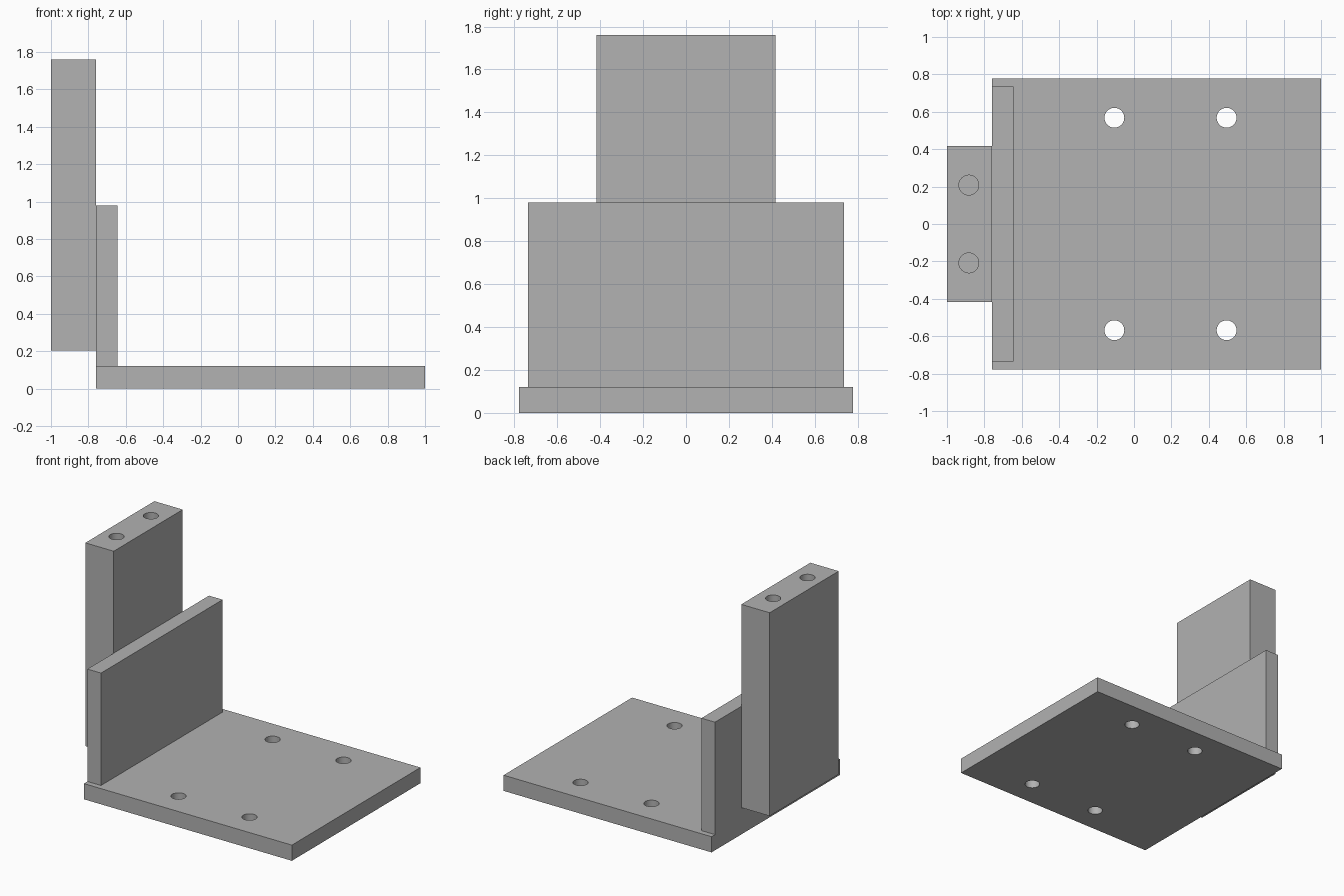
import bpy

cube = bpy.data.objects.get("Cube")
if cube:
    bpy.data.objects.remove(cube, do_unlink=True)

grey = bpy.data.materials.new("plain grey")
grey.use_nodes = True
grey.diffuse_color = (0.445, 0.445, 0.445, 1)
grey.node_tree.nodes["Principled BSDF"].inputs["Base Color"].default_value = grey.diffuse_color


def plate(name, low, high):
    """Box between two opposite corners."""
    bpy.ops.mesh.primitive_cube_add(size=1)
    ob = bpy.context.object
    ob.name = name
    for v in ob.data.vertices:
        v.co = [(a + b) / 2 + c * (b - a) for a, b, c in zip(low, high, v.co)]
    ob.data.materials.append(grey)
    return ob


def drill(ob, points, bottom, top, radius=0.053):
    """Cut vertical round holes, then remove the cutters."""
    for x, y in points:
        bpy.ops.mesh.primitive_cylinder_add(
            vertices=48, radius=radius, depth=top - bottom,
            location=(x, y, (top + bottom) / 2))
        cutter = bpy.context.object
        cutter.hide_render = True
        cutter.data.materials.append(grey)
        mod = ob.modifiers.new("hole", 'BOOLEAN')
        mod.operation = 'DIFFERENCE'
        mod.solver = 'EXACT'
        mod.object = cutter
        bpy.ops.object.select_all(action='DESELECT')
        ob.select_set(True)
        bpy.context.view_layer.objects.active = ob
        bpy.ops.object.modifier_apply(modifier=mod.name)
        bpy.data.objects.remove(cutter, do_unlink=True)
    bpy.ops.object.shade_smooth_by_angle()


# Base with four through holes
base = plate("base_plate", (-0.76, -0.777, 0), (1, 0.777, 0.12))
drill(base, [(x, y) for x in (-0.105, 0.495) for y in (-0.568, 0.568)], -0.1, 0.3)

# Upright wall along the right edge of the base
plate("upright_wall", (-0.76, -0.735, 0.12), (-0.645, 0.735, 0.98))

# Tall post on the outside of the wall, with two blind holes in its top
post = plate("mounting_post", (-1, -0.417, 0.205), (-0.76, 0.417, 1.76))
drill(post, [(-0.883, y) for y in (-0.208, 0.208)], 1.36, 1.9)
